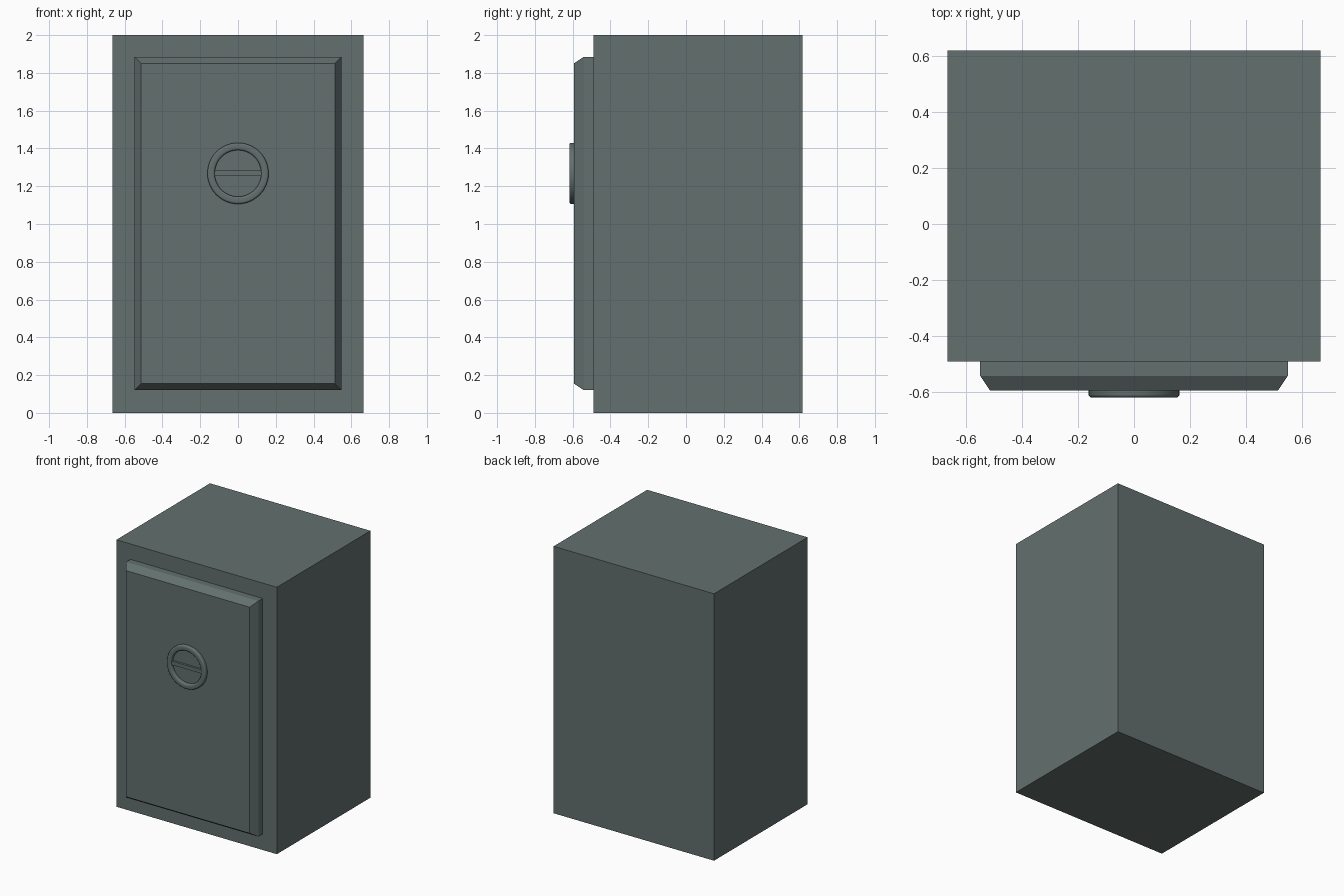
import bpy
import bmesh
from math import cos, sin, pi, radians

if "Cube" in bpy.data.objects:
    bpy.data.objects.remove(bpy.data.objects["Cube"])

# One painted-metal colour for the whole safe
metal = bpy.data.materials.new("grey_green_metal")
metal.use_nodes = True
colour = (0.125, 0.162, 0.157, 1)
metal.diffuse_color = colour
metal.node_tree.nodes["Principled BSDF"].inputs["Base Color"].default_value = colour


def finish(name, bm):
    bmesh.ops.recalc_face_normals(bm, faces=bm.faces)
    mesh = bpy.data.meshes.new(name)
    bm.to_mesh(mesh)
    bm.free()
    mesh.materials.append(metal)
    obj = bpy.data.objects.new(name, mesh)
    bpy.context.collection.objects.link(obj)
    return obj


def box(name, lo, hi, front_inset=0, front_depth=0):
    """Box between two corners, optionally with a chamfered front rim."""
    bm = bmesh.new()
    bmesh.ops.create_cube(bm, size=1)
    for v in bm.verts:
        v.co = [(a + b) / 2 + c * (b - a) for a, b, c in zip(lo, hi, v.co)]
    if front_inset:
        bm.normal_update()
        front = min(bm.faces, key=lambda f: f.calc_center_median().y)
        bmesh.ops.inset_region(bm, faces=[front], thickness=front_inset)
        for v in front.verts:
            v.co.y -= front_depth
    return finish(name, bm)


def lathe(name, profile, z, steps=48):
    """Spin a closed (radius, y) profile around the front-to-back axis."""
    bm = bmesh.new()
    rings = []
    for i in range(steps):
        a = 2 * pi * i / steps
        rings.append([bm.verts.new((r * cos(a), y, z + r * sin(a))) for r, y in profile])
    for i, ring in enumerate(rings):
        nxt = rings[(i + 1) % steps]
        for j in range(len(profile)):
            k = (j + 1) % len(profile)
            bm.faces.new((ring[j], ring[k], nxt[k], nxt[j]))
    return finish(name, bm)


# Cabinet and raised door with a bevelled rim
box("cabinet", (-0.665, -0.49, 0), (0.665, 0.618, 2))
box("door", (-0.548, -0.541, 0.12), (0.548, -0.47, 1.885), 0.05, 0.053)

# Round handle ring with softened front edges
dial_z = 1.268
outer, inner, front, back, soft = 0.162, 0.123, -0.618, -0.59, 0.011
profile = [(outer, back)]
for i in range(5):
    a = i * pi / 8
    profile.append((outer - soft + soft * cos(a), front + soft - soft * sin(a)))
for i in range(5):
    a = pi / 2 + i * pi / 8
    profile.append((inner + soft + soft * cos(a), front + soft - soft * sin(a)))
profile.append((inner, back))
ring = lathe("handle_ring", profile, dial_z)

# Grip bar across the ring
box("handle_bar", (-0.126, -0.61, dial_z - 0.014), (0.126, -0.585, dial_z + 0.014))

bpy.ops.object.select_all(action="DESELECT")
ring.select_set(True)
bpy.context.view_layer.objects.active = ring
bpy.ops.object.shade_smooth_by_angle(angle=radians(40))
